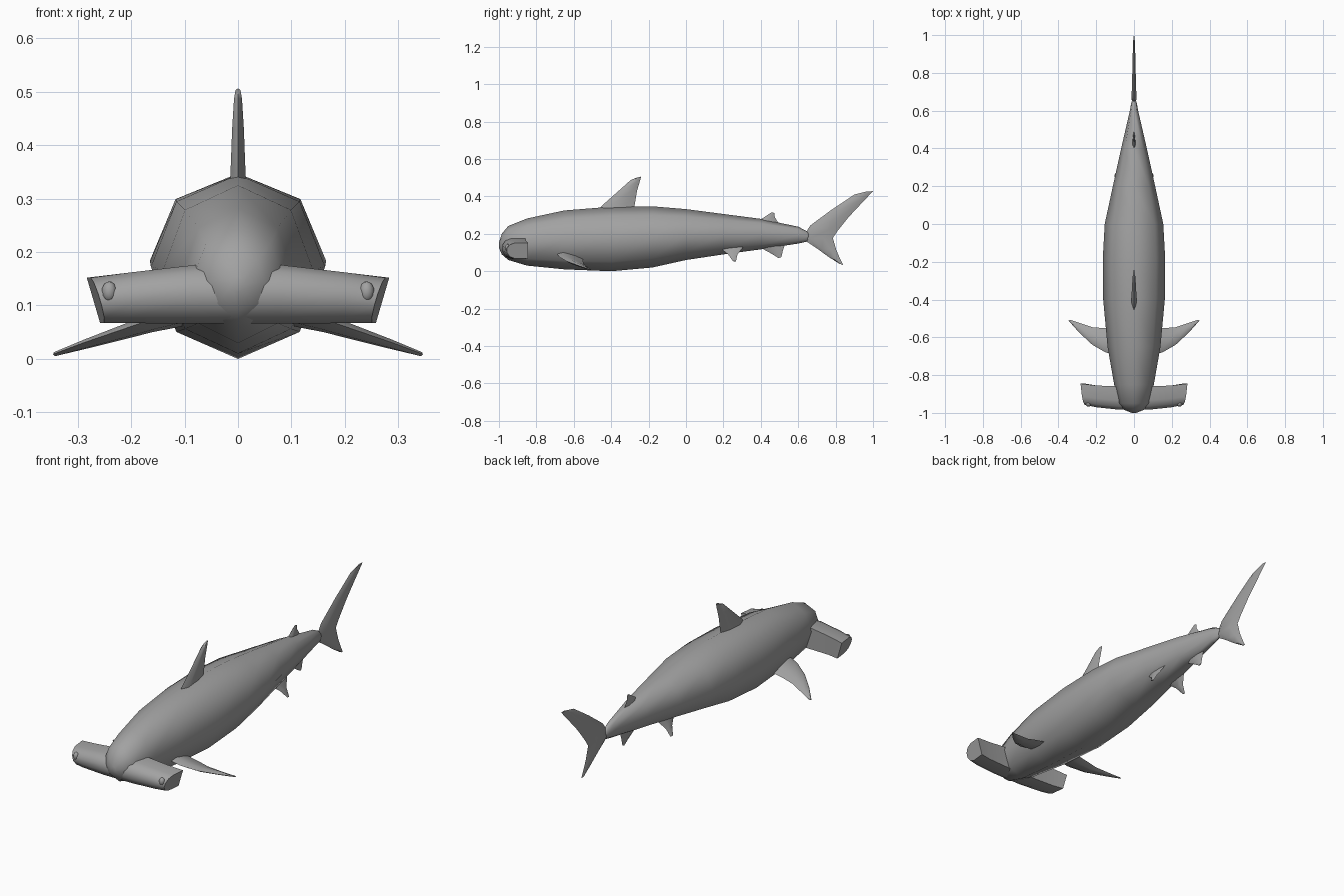
import bpy, bmesh
from math import sin, cos, pi, radians
from mathutils import Vector

cube = bpy.data.objects.get("Cube")
if cube:
    bpy.data.objects.remove(cube)

grey = bpy.data.materials.new("shark grey")
grey.use_nodes = True
grey.diffuse_color = (0.36, 0.36, 0.36, 1)
grey.node_tree.nodes["Principled BSDF"].inputs["Base Color"].default_value = grey.diffuse_color


def finish(obj, angle):
    obj.data.materials.append(grey)
    bpy.ops.object.select_all(action="DESELECT")
    obj.select_set(True)
    bpy.context.view_layer.objects.active = obj
    bpy.ops.object.shade_smooth_by_angle(angle=radians(angle))


def loft(name, rings, angle=50):
    """Skin a row of equal rings and close both ends."""
    bm = bmesh.new()
    rows = [[bm.verts.new(p) for p in ring] for ring in rings]
    n = len(rows[0])
    for a, b in zip(rows, rows[1:]):
        for i in range(n):
            j = (i + 1) % n
            bm.faces.new((a[i], a[j], b[j], b[i]))
    bm.faces.new(rows[0])
    bm.faces.new(rows[-1])
    bmesh.ops.recalc_face_normals(bm, faces=bm.faces)
    mesh = bpy.data.meshes.new(name)
    bm.to_mesh(mesh)
    bm.free()
    obj = bpy.data.objects.new(name, mesh)
    bpy.context.collection.objects.link(obj)
    finish(obj, angle)
    return obj


def fin(name, stations, normal):
    """Loft lens-shaped sections; a station is lead, trail, thickness."""
    normal = Vector(normal).normalized()
    rings = []
    for lead, trail, thick in stations:
        a, b = Vector(lead), Vector(trail)
        side = normal * thick / 2
        p, q = a.lerp(b, 0.25), a.lerp(b, 0.7)
        rings.append([a, p + side, q + side * 0.7, b, q - side * 0.7, p - side])
    return loft(name, rings)


def upright_fin(name, stations):
    return fin(name, [((0, a, b), (0, c, d), t) for a, b, c, d, t in stations], (1, 0, 0))


# Body: y, half width, bottom, top of each eight-sided section
body = [(-1, .012, .125, .155), (-.985, .05, .09, .2), (-.95, .085, .06, .242),
        (-.85, .105, .03, .282), (-.65, .14, .01, .325), (-.4, .163, 0, .345),
        (-.18, .165, .02, .347), (0, .155, .06, .332), (.2, .112, .09, .306),
        (.4, .068, .117, .28), (.6, .022, .148, .238), (.645, .014, .158, .215),
        (.665, .005, .175, .195)]
loft("body", [[(w * cos(k * pi / 4), y, (lo + hi) / 2 + (hi - lo) / 2 * sin(k * pi / 4))
               for k in range(8)] for y, w, lo, hi in body], 70)

# Hammer head: x, front, back, bottom, top; rounded in front, flat behind
section = [(0, .38), (0, .65), (.14, .88), (.4, 1), (1, 1), (1, 0), (.4, 0), (.14, .12)]
half = [(.08, -.983, -.86, .066, .176), (.2, -.97, -.855, .067, .162),
        (.283, -.957, -.845, .067, .152)]
wings = [(-x, *r) for x, *r in reversed(half)] + half


def head_ring(x, front, back, low, top):
    s = 1 if x > 0 else -1
    slant = .025 if abs(x) > .25 else 0
    return [(x - s * slant * (1 - v) - s * slant * .5 * (1 - u),
             front + (back - front) * u, low + (top - low) * v) for u, v in section]


loft("hammer_head", [head_ring(*w) for w in wings], 50)

# Paired parts: eyes, pectoral fins and pelvic fins
for s, side in ((1, "left"), (-1, "right")):
    bpy.ops.mesh.primitive_uv_sphere_add(segments=12, ring_count=8, radius=1,
                                         location=(s * .241, -.953, .126))
    eye = bpy.context.object
    eye.name = side + "_eye"
    eye.scale = (.014, .014, .019)
    finish(eye, 60)

    pectoral = [((.1, -.69, .094), (.1, -.55, .066), .036),
                ((.15, -.68, .078), (.17, -.55, .052), .03),
                ((.22, -.64, .054), (.215, -.548, .04), .024),
                ((.29, -.575, .03), (.275, -.528, .024), .016),
                ((.346, -.512, .009), (.335, -.508, .009), .008)]
    fin(side + "_pectoral_fin",
        [((s * a[0], *a[1:]), (s * b[0], *b[1:]), t) for a, b, t in pectoral],
        (s * .28, -.2, 1))

    pelvic = [((.055, .17, .135), (.055, .315, .14), .02),
              ((.08, .225, .09), (.08, .275, .09), .012),
              ((.102, .25, .055), (.1, .267, .052), .005)]
    fin(side + "_pelvic_fin",
        [((s * a[0], *a[1:]), (s * b[0], *b[1:]), t) for a, b, t in pelvic],
        (s, 0, .5))

# Upright fins: lead y, z, trail y, z, thickness
upright_fin("dorsal_fin", [(-.47, .325, -.275, .325, .03), (-.45, .35, -.275, .35, .028),
                           (-.36, .43, -.262, .43, .022), (-.295, .488, -.247, .48, .015),
                           (-.265, .5, -.24, .506, .01)])
upright_fin("second_dorsal_fin", [(.38, .265, .5, .25, .018), (.42, .29, .475, .288, .013),
                                  (.458, .315, .472, .312, .006)])
upright_fin("anal_fin", [(.39, .13, .53, .145, .018), (.45, .098, .518, .11, .012),
                         (.495, .07, .51, .075, .006)])
upright_fin("tail_fin", [(.82, .04, .84, .034, .008), (.76, .078, .82, .075, .013),
                         (.7, .122, .803, .115, .02), (.62, .175, .785, .178, .027),
                         (.665, .245, .81, .215, .024), (.78, .33, .87, .29, .018),
                         (.9, .41, .945, .37, .013), (.965, .426, 1, .428, .008)])
